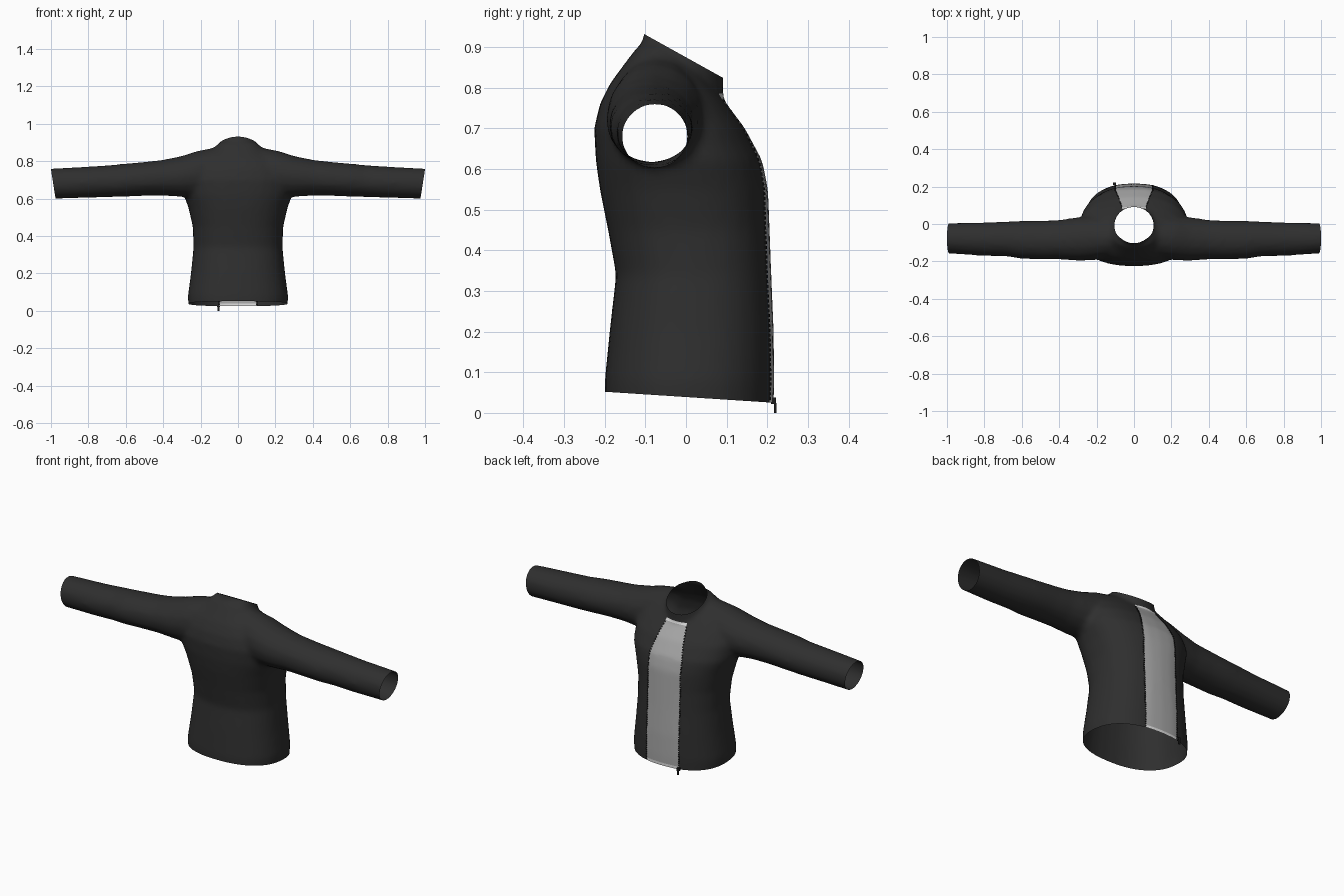
import bpy, bmesh
from math import sin, cos, pi
from mathutils import Vector, Matrix
from mathutils.bvhtree import BVHTree

cube = bpy.data.objects.get("Cube")
if cube:
    bpy.data.objects.remove(cube)


def material(name, value, rough=0.9):
    m = bpy.data.materials.new(name)
    m.use_nodes = True
    col = (value, value, value, 1)
    m.diffuse_color = col
    bsdf = m.node_tree.nodes["Principled BSDF"]
    bsdf.inputs["Base Color"].default_value = col
    bsdf.inputs["Roughness"].default_value = rough
    return m


FABRIC = material("black fabric", 0.028)
PANEL = material("grey panel", 0.4)
TRIM = material("pale trim", 0.75)
ZIP = material("dark zip", 0.012)


def make_object(name, bm, mats):
    me = bpy.data.meshes.new(name)
    bm.to_mesh(me)
    bm.free()
    for m in mats:
        me.materials.append(m)
    ob = bpy.data.objects.new(name, me)
    bpy.context.collection.objects.link(ob)
    return ob


def loft(bm, rings):
    """Closed tube through a list of equal-length point rings."""
    loops = [[bm.verts.new(p) for p in ring] for ring in rings]
    n = len(loops[0])
    for a, b in zip(loops, loops[1:]):
        for i in range(n):
            j = (i + 1) % n
            bm.faces.new((a[i], a[j], b[j], b[i]))
    bm.faces.new(loops[0][::-1])
    bm.faces.new(loops[-1])


def oval(n, power=2.0):
    e = 2 / power
    for i in range(n):
        c, s = cos(2 * pi * i / n), sin(2 * pi * i / n)
        yield (abs(c) ** e * (1 if c > 0 else -1),
               abs(s) ** e * (1 if s > 0 else -1))


body = bmesh.new()

# Torso: height, half width, rear y, front y
TORSO = [(-0.03, 0.262, -0.2, 0.215), (0.08, 0.268, -0.2, 0.217),
         (0.2, 0.252, -0.188, 0.216), (0.34, 0.238, -0.172, 0.21),
         (0.45, 0.242, -0.192, 0.206), (0.55, 0.265, -0.212, 0.202),
         (0.62, 0.29, -0.222, 0.188), (0.7, 0.295, -0.226, 0.145),
         (0.76, 0.27, -0.212, 0.1), (0.81, 0.225, -0.187, 0.06),
         (0.86, 0.14, -0.15, 0.02), (0.9, 0.1, -0.12, -0.02)]
loft(body, [[(hw * c, (y0 + y1) / 2 + (y1 - y0) / 2 * s, z)
             for c, s in oval(32, 2.35)] for z, hw, y0, y1 in TORSO])

# Collar: height, centre y, half width, half depth
COLLAR = [(0.7, 0.0, 0.108, 0.092), (0.84, -0.008, 0.108, 0.1),
          (0.9, -0.01, 0.1, 0.098), (1.0, -0.005, 0.07, 0.09)]
loft(body, [[(a * c, y + b * s, z) for c, s in oval(24)]
            for z, y, a, b in COLLAR])

# Sleeves: distance out, centre y, centre z, half depth, half height
SLEEVE = [(0.12, -0.07, 0.745, 0.11, 0.13), (0.22, -0.075, 0.73, 0.12, 0.125),
          (0.3, -0.08, 0.719, 0.117, 0.11), (0.4, -0.084, 0.712, 0.106, 0.096),
          (0.5, -0.086, 0.706, 0.104, 0.091), (0.6, -0.085, 0.699, 0.102, 0.089),
          (0.68, -0.08, 0.694, 0.094, 0.086), (0.8, -0.081, 0.688, 0.09, 0.084),
          (1.06, -0.075, 0.678, 0.079, 0.08)]
for side in (1, -1):
    loft(body, [[(side * x, y + a * c, z + b * s) for c, s in oval(16)]
                for x, y, z, a, b in SLEEVE])
bmesh.ops.recalc_face_normals(body, faces=body.faces)
jacket = make_object("jacket_shell", body, [FABRIC, PANEL, TRIM])

# Fuse the tubes into one soft garment
remesh = jacket.modifiers.new("fuse", 'REMESH')
remesh.mode = 'VOXEL'
remesh.voxel_size = 0.014
soften = jacket.modifiers.new("soften", 'SMOOTH')
soften.factor = 0.5
soften.iterations = 5
dg = bpy.context.evaluated_depsgraph_get()
bm = bmesh.new()
bm.from_mesh(jacket.evaluated_get(dg).to_mesh())
jacket.modifiers.clear()


def cut(co, no, trim=False, keep=lambda f: True):
    faces = [f for f in bm.faces if keep(f)]
    geom = set(faces)
    for f in faces:
        geom.update(f.edges)
        geom.update(f.verts)
    bmesh.ops.bisect_plane(bm, geom=list(geom), dist=1e-5, plane_co=co,
                           plane_no=no, clear_outer=trim)


# Open the cuffs, hem and neck
for side in (1, -1):
    cut((side, 0, 0.757), (side * 0.16, 0, -0.025), True)
cut((0, -0.2, 0.052), (0, -0.027, -0.415), True)
cut((0, -0.1, 0.93), (0, 0.1, 0.18), True)

# Front panel, straight below the chest and tapering to the neck
CHEST, NECK, HALF, TOP_HALF = 0.62, 0.785, 0.1, 0.062
SLOPE = (HALF - TOP_HALF) / (NECK - CHEST)


def front(f):
    c = f.calc_center_median()
    return c.y > 0.05 and abs(c.x) < 0.2


def half_width(z):
    return HALF - SLOPE * max(0, z - CHEST)


for z in (CHEST, NECK, NECK - 0.012, 0.04):
    cut((0, 0, z), (0, 0, 1), keep=front)
for side in (1, -1):
    cut((side * HALF, 0, 0), (side, 0, 0),
        keep=lambda f: front(f) and f.calc_center_median().z < CHEST)
    cut((side * HALF, 0, CHEST), (side, 0, SLOPE),
        keep=lambda f: front(f) and f.calc_center_median().z > CHEST)
for f in bm.faces:
    c = f.calc_center_median()
    f.material_index = 0
    if front(f) and c.z < NECK and abs(c.x) < half_width(c.z):
        f.material_index = 2 if c.z > NECK - 0.012 or c.z < 0.04 else 1
    f.smooth = True

tree = BVHTree.FromBMesh(bm)
bm.to_mesh(jacket.data)
bm.free()

# Zip teeth along both panel edges
for side, label in ((1, "left"), (-1, "right")):
    teeth = bmesh.new()
    for i in range(62):
        z = 0.035 + i * 0.012
        x = side * half_width(z)
        hit, normal, _, _ = tree.ray_cast(Vector((x, 1, z)), Vector((0, -1, 0)))
        if hit:
            turn = normal.to_track_quat('Z', 'Y').to_matrix().to_4x4()
            size = Matrix.Diagonal((0.007, 0.007, 0.005, 1))
            bmesh.ops.create_cube(teeth, size=1,
                                  matrix=Matrix.Translation(hit) @ turn @ size)
    make_object(label + "_zip_teeth", teeth, [ZIP])

# Zip slider and hanging pull tab
pull = bmesh.new()
for y, z, sx, sy, sz in ((0.215, 0.03, 0.014, 0.012, 0.016),
                         (0.219, 0.012, 0.009, 0.006, 0.024)):
    bmesh.ops.create_cube(pull, size=1, matrix=Matrix.Translation((-0.104, y, z))
                          @ Matrix.Diagonal((sx, sy, sz, 1)))
make_object("zip_pull", pull, [ZIP])
